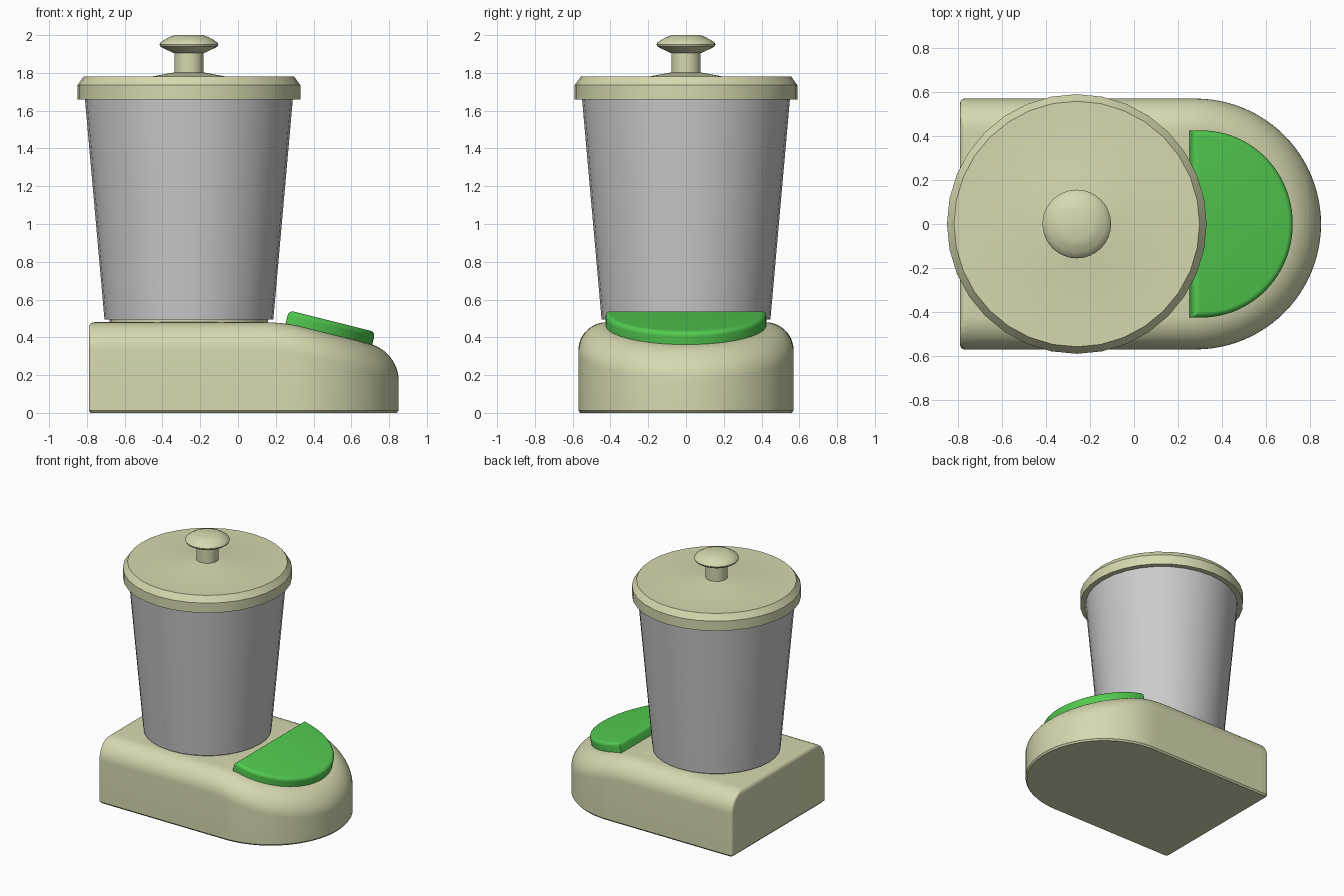
import bpy, bmesh, math
from mathutils import Matrix

if "Cube" in bpy.data.objects:
    bpy.data.objects.remove(bpy.data.objects["Cube"])


def material(name, rgb):
    m = bpy.data.materials.new(name)
    m.diffuse_color = (*rgb, 1)
    m.use_nodes = True
    m.node_tree.nodes["Principled BSDF"].inputs["Base Color"].default_value = m.diffuse_color
    return m


CREAM = material("cream plastic", (0.67, 0.69, 0.43))
GREY = material("grey jar", (0.60, 0.60, 0.60))
GREEN = material("green panel", (0.085, 0.60, 0.08))


def finish(name, bm, mat, angle=32):
    bmesh.ops.remove_doubles(bm, verts=bm.verts, dist=1e-5)
    bmesh.ops.recalc_face_normals(bm, faces=bm.faces)
    me = bpy.data.meshes.new(name)
    bm.to_mesh(me)
    bm.free()
    me.materials.append(mat)
    ob = bpy.data.objects.new(name, me)
    bpy.context.collection.objects.link(ob)
    bpy.ops.object.select_all(action='DESELECT')
    ob.select_set(True)
    bpy.context.view_layer.objects.active = ob
    bpy.ops.object.shade_smooth_by_angle(angle=math.radians(angle))
    return ob


def lathe(name, profile, mat, segs=32, cx=-0.26):
    """Spin (radius, z) points round the jar axis; both ends are capped."""
    bm = bmesh.new()
    rings = [[bm.verts.new((cx + r * math.cos(2 * math.pi * i / segs),
                            r * math.sin(2 * math.pi * i / segs), z))
              for i in range(segs)] for r, z in profile]
    for a, b in zip(rings, rings[1:]):
        for i in range(segs):
            j = (i + 1) % segs
            bm.faces.new((a[i], a[j], b[j], b[i]))
    bm.faces.new(rings[0])
    bm.faces.new(rings[-1])
    return finish(name, bm, mat)


def d_outline(x_back, x_arc, radius, corner):
    """Closed D outline: flat back with small corners, half-round front."""
    half = []
    for k in range(6):
        a = math.pi - k * math.pi / 10
        half.append((x_back + corner + corner * math.cos(a),
                     radius - corner + corner * math.sin(a)))
    x0 = x_back + corner
    half += [(x0 + (x_arc - x0) * k / 20, radius) for k in range(1, 20)]
    for k in range(25):
        a = math.pi / 2 - k * math.pi / 48
        half.append((x_arc + radius * math.cos(a), radius * math.sin(a)))
    half[-1] = (x_arc + radius, 0)
    return half + [(x, -y) for x, y in reversed(half[:-1])]


def d_solid(rings):
    """Skin stacked D rings; caps are strips running across y."""
    bm = bmesh.new()
    vs = [[bm.verts.new(p) for p in ring] for ring in rings]
    n = len(vs[0])
    for a, b in zip(vs, vs[1:]):
        for i in range(n):
            j = (i + 1) % n
            bm.faces.new((a[i], a[j], b[j], b[i]))
    for ring in (vs[0], vs[-1]):
        for i in range(n // 2):
            quad = [ring[i], ring[i + 1], ring[n - 2 - i], ring[n - 1 - i]]
            bm.faces.new(list(dict.fromkeys(quad)))
    return bm


# Motor base: D footprint, top sloping down at the round end
def top_drop(x, kink=0.24, w=0.1, slope=0.25):
    if x < kink - w:
        return 0
    if x > kink + w:
        return slope * (x - kink)
    return slope * (x - kink + w) ** 2 / (4 * w)


R, EDGE, BACK = 0.15, 0.03, -0.79
rings = [[(x, y, z) for x, y in d_outline(BACK + o, 0.28, 0.57 - o, 0.02)]
         for o, z in ((0.01, 0), (0, 0.012))]
for k in range(13):
    a = k * math.pi / 24
    o, z = R * (1 - math.cos(a)), 0.48 - R + R * math.sin(a)
    t = min(1, max(0, (z - 0.48 + EDGE) / EDGE))
    back = BACK + EDGE * (1 - math.sqrt(1 - t * t))
    rings.append([(x, y, z - top_drop(x))
                  for x, y in d_outline(back, 0.28, 0.57 - o, 0.02)])
finish("motor_base", d_solid(rings), CREAM)

# Green control panel lying on the slope
rings = []
pad_profile = [(0, -0.02), (0, 0.04)]
pad_profile += [(0.027 * (1 - math.cos(k * math.pi / 12)),
                 0.04 + 0.027 * math.sin(k * math.pi / 12)) for k in range(1, 7)]
for o, z in pad_profile:
    rings.append([(x, y, z) for x, y in d_outline(o, 0.047, 0.425 - o, 0.004)])
bm = d_solid(rings)
bm.transform(Matrix.Translation((0.253, 0, 0.478))
             @ Matrix.Rotation(math.atan(0.25), 4, 'Y'))
finish("control_panel", bm, GREEN)

# Jar seat, jar, lid and knob
lathe("jar_seat", [(0.42, 0.46), (0.42, 0.50)], CREAM)
lathe("jar", [(0.447, 0.495), (0.552, 1.68)], GREY)
lathe("lid", [(0.54, 1.66), (0.59, 1.66), (0.59, 1.735), (0.558, 1.78),
              (0.20, 1.78), (0.08, 1.802)], CREAM)
lathe("lid_knob", [(0.077, 1.79), (0.077, 1.905), (0.085, 1.907), (0.14, 1.933),
                   (0.152, 1.941), (0.156, 1.951), (0.15, 1.962),
                   (0.13, 1.975), (0.105, 1.989), (0.075, 2.0)], CREAM)
